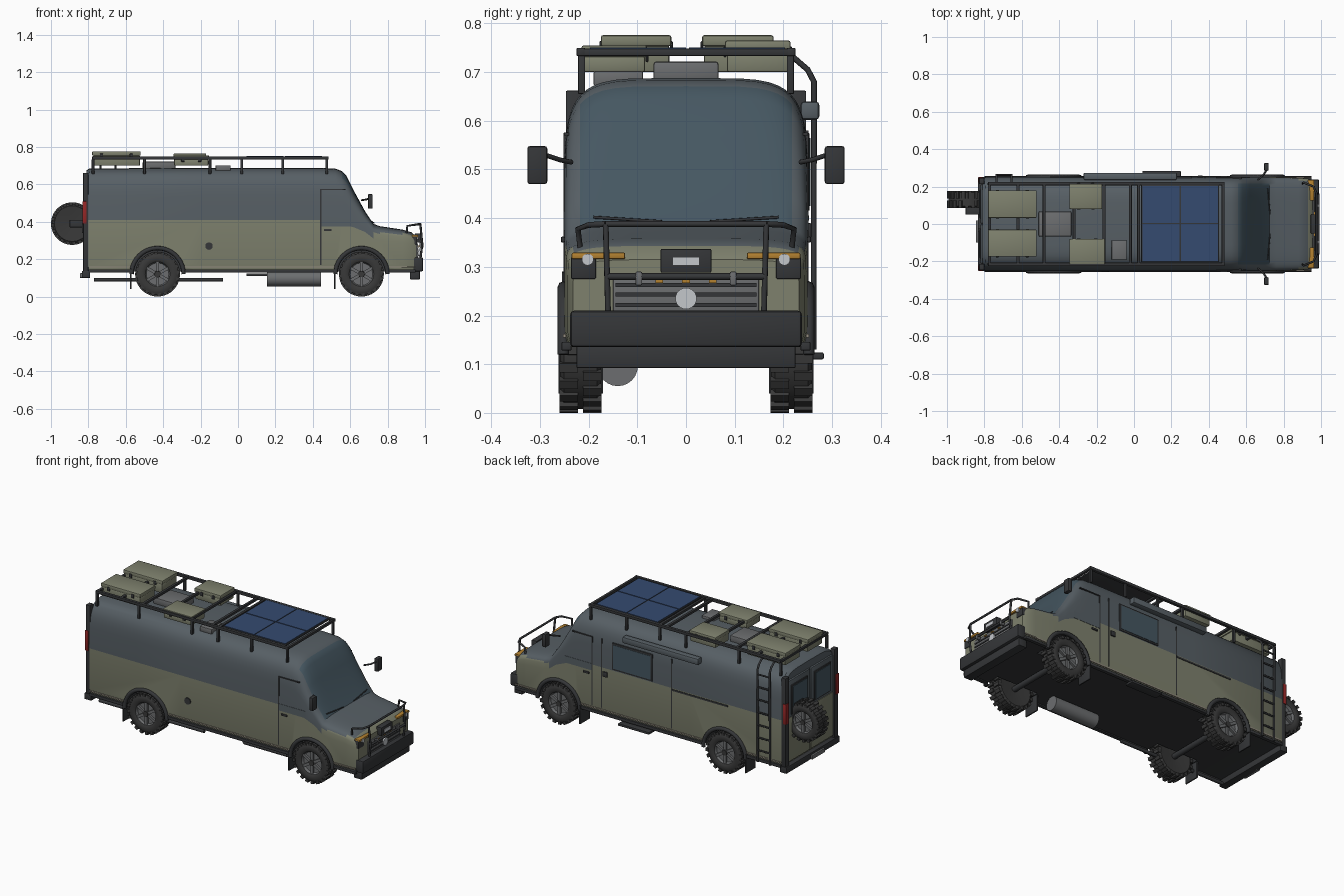
import bpy, bmesh, math
from mathutils import Matrix, Vector

if "Cube" in bpy.data.objects:
    bpy.data.objects.remove(bpy.data.objects["Cube"])

def mat(name, c):
    m = bpy.data.materials.new(name)
    m.diffuse_color = (*c, 1)
    m.use_nodes = True
    m.node_tree.nodes["Principled BSDF"].inputs["Base Color"].default_value = m.diffuse_color
    return m

OLIVE = mat("olive", (.21, .22, .155)); SLATE = mat("slate", (.095, .115, .13))
DARK = mat("dark", (.035, .037, .04)); GLASS = mat("glass", (.06, .095, .12))
SOLAR = mat("solar", (.035, .07, .16)); AMBER = mat("amber", (.45, .22, .03))
RED = mat("red", (.3, .02, .02)); GREY = mat("grey", (.15, .155, .16))
PALE = mat("pale", (.55, .57, .6)); RUBBER = mat("rubber", (.04, .04, .04)); TAN = mat("tan", (.3, .27, .22))

def finish(name, bm, mats, angle=35):
    bmesh.ops.recalc_face_normals(bm, faces=bm.faces)
    me = bpy.data.meshes.new(name)
    bm.to_mesh(me); bm.free()
    for m in mats: me.materials.append(m)
    ob = bpy.data.objects.new(name, me)
    bpy.context.collection.objects.link(ob)
    smooth(ob, angle)
    return ob

def smooth(ob, angle=35):
    bpy.ops.object.select_all(action='DESELECT')
    ob.select_set(True); bpy.context.view_layer.objects.active = ob
    bpy.ops.object.shade_smooth_by_angle(angle=math.radians(angle))

def box(name, x0, x1, y0, y1, z0, z1, m=DARK, bev=.003):
    bm = bmesh.new()
    M = Matrix.Translation(((x0+x1)/2, (y0+y1)/2, (z0+z1)/2)) @ Matrix.Diagonal((abs(x1-x0), abs(y1-y0), abs(z1-z0), 1))
    bmesh.ops.create_cube(bm, size=1, matrix=M)
    if bev: bmesh.ops.bevel(bm, geom=bm.edges[:], offset=bev, segments=2, affect='EDGES', profile=.5)
    return finish(name, bm, [m])

def pair(name, x0, x1, y0, y1, z0, z1, m=DARK, bev=.003):
    for s in (-1, 1): box(name, x0, x1, s*y0, s*y1, z0, z1, m, bev)

def cyl(name, c, r, depth, axis, m=DARK, n=24):
    bm = bmesh.new()
    R = Vector((0, 0, 1)).rotation_difference(Vector(axis)).to_matrix().to_4x4()
    bmesh.ops.create_cone(bm, cap_ends=True, segments=n, radius1=r, radius2=r, depth=depth, matrix=Matrix.Translation(c) @ R)
    return finish(name, bm, [m])

def tube(name, pts, r, m=DARK):
    cu = bpy.data.curves.new(name, 'CURVE')
    cu.dimensions = '3D'; cu.bevel_depth = r; cu.bevel_resolution = 2; cu.use_fill_caps = True
    sp = cu.splines.new('POLY'); sp.points.add(len(pts)-1)
    for p, q in zip(sp.points, pts): p.co = (*q, 1)
    cu.materials.append(m)
    ob = bpy.data.objects.new(name, cu)
    bpy.context.collection.objects.link(ob)
    return ob

# Body shell: loft of sections (x, bottom, belt, top, half width)
SEC = [(-.81, .14, .41, .675, .243), (-.795, .135, .41, .685, .25), (-.2, .135, .41, .688, .25), (.44, .135, .41, .688, .25),
       (.52, .135, .40, .684, .25), (.555, .135, .39, .671, .25), (.58, .135, .38, .645, .25), (.62, .135, .37, .565, .25),
       (.68, .135, .345, .455, .25), (.725, .135, .31, .388, .25), (.76, .135, .30, .376, .25), (.88, .135, .29, .358, .247),
       (.93, .135, .28, .343, .243), (.955, .14, .26, .315, .232)]
K = 12
def section(x, zb, zc, zt, w):
    h = [(w*.97, zb), (w, zb+.03)]
    for k in range(K):
        t = math.pi/2*k/K
        h.append((w*math.cos(t)**.4, zc+(zt-zc)*math.sin(t)**.4))
    return [(x, -y, z) for y, z in h] + [(x, 0, zt)] + [(x, y, z) for y, z in reversed(h)]

bm = bmesh.new()
rings = [[bm.verts.new(p) for p in section(*s)] for s in SEC]
n = len(rings[0])
for a, b in zip(rings, rings[1:]):
    for i in range(n):
        j = (i+1) % n
        f = bm.faces.new((a[i], a[j], b[j], b[i]))
        c = f.calc_center_median()
        slate = 2 <= i <= n-4 and (c.x < .72 or c.z > .335)
        f.material_index = 0 if i == n-1 else 2 if slate else 1
        if .565 < c.x < .725 and abs(c.y) < .216 and slate: f.material_index = 3
for r in (rings[0], rings[-1]):
    for i in range(n//2):
        vs = [r[i], r[i+1], r[n-2-i], r[n-1-i]]
        f = bm.faces.new(list(dict.fromkeys(vs)))
        f.material_index = 2 if f.calc_center_median().z > .41 else 1
body = finish("van_body", bm, [DARK, OLIVE, SLATE, GLASS])

# Wheel wells
WX = (-.43, .66)
for x in WX:
    for s in (-1, 1):
        cut = cyl("well_cutter", (x, s*.235, .12), .136, .15, (0, 1, 0), DARK, 40)
        cut.hide_render = True
        md = body.modifiers.new("well", 'BOOLEAN')
        md.operation = 'DIFFERENCE'; md.solver = 'EXACT'; md.object = cut
        bpy.context.view_layer.objects.active = body
        bpy.ops.object.modifier_apply(modifier=md.name)
        bpy.data.objects.remove(cut)
smooth(body)

# Wheel: lathed tyre and rim, tread blocks, spokes
bm = bmesh.new()
PROF = [(.001, .022), (.06, .022), (.066, .036), (.076, .042), (.1, .042), (.112, .034), (.112, -.034), (.1, -.042), (.001, -.03)]
S = 36
lr = [[bm.verts.new((r*math.cos(2*math.pi*k/S), y, r*math.sin(2*math.pi*k/S))) for k in range(S)] for r, y in PROF]
for q, (a, b) in enumerate(zip(lr, lr[1:])):
    for k in range(S):
        f = bm.faces.new((a[k], a[(k+1) % S], b[(k+1) % S], b[k]))
        f.material_index = 1 if q < 2 else 0
bm.faces.new(lr[0]); bm.faces.new(lr[-1])
def block(ang, y, r, sx, sy, sz, mi):
    M = Matrix.Rotation(ang, 4, 'Y') @ Matrix.Translation((0, y, r)) @ Matrix.Diagonal((sx, sy, sz, 1))
    for v in bmesh.ops.create_cube(bm, size=1, matrix=M)['verts']:
        for f in v.link_faces: f.material_index = mi
for k in range(20):
    for s in (-1, 1): block(2*math.pi*(k+.25*s)/20, s*.024, .111, .019, .038, .017, 0)
for k in range(6): block(math.pi*k/3, .027, .04, .016, .014, .05, 1)
bmesh.ops.create_cone(bm, cap_ends=True, segments=16, radius1=.02, radius2=.016, depth=.022,
                      matrix=Matrix.Translation((0, .028, 0)) @ Matrix.Rotation(-math.pi/2, 4, 'X'))
wheel = finish("wheel", bm, [RUBBER, GREY])
spots = [(x, s*.217, .12, s) for x in WX for s in (-1, 1)]
for i, (x, y, z, s) in enumerate(spots + [(-.886, .132, .39, 1)]):
    w = wheel if i == 0 else bpy.data.objects.new("spare_wheel" if i == 4 else "wheel", wheel.data)
    if i: bpy.context.collection.objects.link(w)
    w.location = (x, y, z)
    w.rotation_euler.z = 0 if s > 0 else math.pi
    if i == 4: w.scale = (.95, 1.05, .95)
box("spare_carrier", -.90, -.80, .05, .09, .37, .41)

# Arch flares, mud flaps, axles, sills
for x in WX:
    cyl("axle", (x, 0, .12), .016, .38, (0, 1, 0))
    for s in (-1, 1):
        tube("arch_flare", [(x+.139*math.cos(a), s*.252, .12+.139*math.sin(a)) for a in [math.pi*k/20 for k in range(21)]], .0115)
    pair("mud_flap", x-.148, x-.14, .17, .262, .04, .15, DARK, .001)
for x0, x1 in ((-.8, -.57), (-.29, .52), (.8, .95)):
    pair("sill", x0, x1, .235, .256, .128, .146)
    pair("sill_trim", x0, x1, .247, .2525, .155, .162, TAN, 0)
cyl("fuel_tank", (.3, -.14, .096), .041, .29, (1, 0, 0), GREY)
tube("exhaust_pipe", [(-.08, -.2, .09), (-.77, -.2, .09)], .01)
box("entry_step", .045, .25, .23, .283, .11, .124)
cyl("fuel_cap", (-.155, -.25, .27), .02, .01, (0, 1, 0))

# Front end
box("front_bumper", .935, .99, -.238, .238, .135, .21, DARK, .008)
box("skid_plate", .92, .972, -.225, .225, .092, .137)
box("grille", .94, .962, -.15, .15, .205, .285, GREY)
for z in (.222, .243, .263): box("grille_slat", .96, .966, -.145, .145, z-.004, z+.004, DARK, 0)
cyl("grille_disc", (.968, 0, .235), .022, .008, (1, 0, 0), PALE)
box("winch", .945, .98, -.052, .052, .288, .337)
box("winch_plate", .978, .984, -.028, .028, .303, .32, PALE, 0)
for y in (-.055, 0, .055): box("marker_lamp", .96, .97, y-.008, y+.008, .267, .273, AMBER, 0)
pair("headlight_pod", .915, .958, .185, .236, .275, .322)
pair("turn_lamp", .93, .963, .125, .235, .316, .329, AMBER)
for s in (-1, 1):
    cyl("headlight", (.96, s*.202, .315), .012, .012, (1, 0, 0), PALE)
    tube("bull_bar_post", [(.975, s*.16, .2), (.985, s*.162, .28), (.975, s*.165, .388)], .006)
    tube("bull_bar_wing", [(.975, s*.165, .388), (.96, s*.2, .386), (.905, s*.222, .378), (.9, s*.215, .32)], .006)
    box("bull_bar_bracket", .97, .992, s*.097-.007, s*.097+.007, .262, .29, GREY)
tube("bull_bar_top", [(.975, -.165, .388), (.975, .165, .388)], .006)
tube("bull_bar_lower", [(.985, -.16, .28), (.985, .16, .28)], .007)

# Mirrors, wipers and cab door lines
for s in (-1, 1):
    tube("mirror_arm", [(.66, s*.235, .515), (.69, s*.26, .52), (.71, s*.29, .53)], .005)
    tube("wiper", [(.728, s*.05, .393), (.715, s*.19, .402)], .003)
pair("mirror", .695, .72, .285, .326, .47, .548, DARK, .005)
pair("cab_door_seam", .439, .446, .244, .2515, .17, .575, DARK, 0)
pair("cab_window_top", .44, .575, .24, .2505, .57, .576, DARK, 0)
pair("cab_door_trim", .446, .62, .247, .2515, .375, .415, SLATE, 0)
pair("cab_handle", .46, .5, .249, .257, .35, .362)

# Left side: window, sliding door, awning, ladder
box("side_window_frame", .045, .31, .24, .254, .415, .575)
box("side_window", .055, .30, .25, .256, .425, .565, GLASS, 0)
for x in (.38, -.08): box("slide_door_seam", x-.003, x+.003, .243, .2515, .17, .58, DARK, 0)
box("slide_door_rail", -.45, -.08, .245, .253, .395, .405, DARK, 0)
box("slide_door_handle", .34, .37, .248, .258, .36, .39)
box("awning", -.27, .23, .235, .274, .602, .64, SLATE, .008)
for x in (-.735, -.655): tube("ladder_rail", [(x, .262, .13), (x, .263, .68), (x, .25, .705), (x, .215, .735)], .006)
for k in range(7): tube("ladder_rung", [(-.735, .262, .2+k*.075), (-.655, .262, .2+k*.075)], .005)

# Rear end
pair("rear_pillar", -.828, -.8, .213, .247, .13, .662)
pair("tail_lamp", -.832, -.81, .222, .25, .39, .51, RED)
box("rear_bumper", -.835, -.79, -.25, .25, .1, .137)
box("rear_step", -.845, -.82, -.1, .02, .1, .125, GREY)
pair("rear_door", -.82, -.806, .004, .21, .15, .41, OLIVE)
pair("rear_door_upper", -.82, -.806, .004, .21, .411, .63, SLATE)
pair("rear_window_frame", -.825, -.812, .03, .185, .425, .6)
pair("rear_window", -.828, -.82, .04, .175, .435, .59, GLASS, 0)
box("rear_handle", -.835, -.815, -.04, -.025, .34, .39)

# Roof rack
pair("rack_rail", -.78, .485, .207, .225, .733, .75)
for x in (-.775, -.5, -.15, .02, .24, .475):
    pair("rack_post", x-.007, x+.007, .207, .222, .655, .735)
for x in (-.773, -.62, -.48, -.32, -.16, -.02, .025, .477):
    box("rack_crossbar", x-.008, x+.008, -.21, .21, .733, .748)
box("solar_frame", .038, .455, -.203, .21, .738, .748)
for x in (.045, .25):
    for y in (-.197, .006): box("solar_panel", x, x+.198, y, y+.197, .744, .751, SOLAR, 0)

# Roof cargo
for nm, x0, x1, y0, y1, z1 in (("rear_case", -.78, -.52, .033, .18, .776), ("rear_case", -.78, -.52, -.175, -.03, .776),
                               ("mid_case", -.345, -.17, .08, .215, .765), ("mid_case", -.345, -.155, -.215, -.08, .755)):
    box(nm, x0+.004, x1-.004, y0+.004, y1-.004, .7, z1-.022, OLIVE, .005)
    box(nm+"_lid", x0, x1, y0, y1, z1-.023, z1, OLIVE, .005)
    for x in (x0+.05, x1-.05):
        for y in (y0, y1): box("case_latch", x-.009, x+.009, y-.003, y+.003, z1-.035, z1-.012)
box("air_unit", -.51, -.335, -.067, .067, .682, .722, GREY, .006)
box("roof_vent", -.12, -.04, -.19, -.088, .672, .702, GREY, .004)
